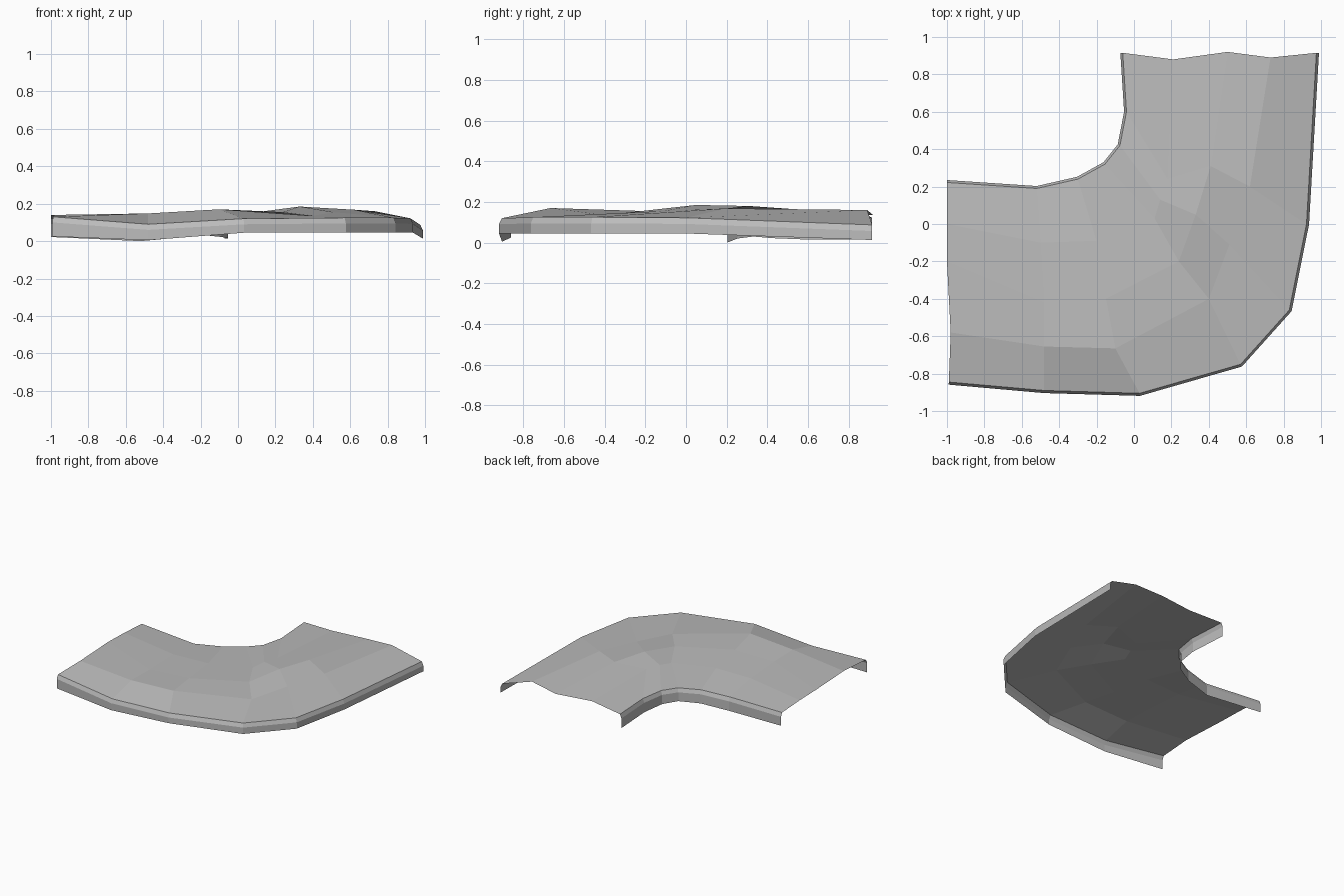
import bpy, bmesh
from mathutils import Vector

cube = bpy.data.objects.get("Cube")
if cube:
    bpy.data.objects.remove(cube, do_unlink=True)

grey = bpy.data.materials.new("stone grey")
grey.use_nodes = True
colour = (0.5, 0.5, 0.5, 1)
grey.diffuse_color = colour
grey.node_tree.nodes["Principled BSDF"].inputs["Base Color"].default_value = colour

# Lengthwise lines of the bend, outer rim to inner rim, left end to back end
lines = [
    [(-.99, -.845, .13), (-.48, -.89, .09), (.03, -.905, .12), (.57, -.75, .125),
     (.83, -.46, .125), (.922, 0, .122), (.975, .915, .087)],
    [(-.98, -.58, .14), (-.48, -.655, .148), (-.1, -.665, .17), (.4, -.4, .135),
     (.51, -.11, .155), (.62, .2, .168), (.73, .89, .16)],
    [(-1, -.2, .14), (-.48, -.42, .143), (-.15, -.4, .155), (.24, -.2, .155),
     (.33, .05, .185), (.41, .31, .18), (.5, .92, .135)],
    [(-1, 0, .135), (-.5, -.1, .137), (-.2, -.09, .142), (.11, .03, .145),
     (.14, .13, .16), (.18, .24, .16), (.21, .88, .14)],
    [(-1, .222, .122), (-.52, .19, .105), (-.3, .24, .122), (-.155, .32, .13),
     (-.075, .42, .125), (-.04, .6, .12), (-.06, .915, .122)],
]
outer_drop = [.025, .005, .045, .045, .045, .045, .013]
inner_drop = [.022, 0, .02, .03, .022, .015, .015]


def outward(line, side):
    """Sideways direction at each point of a rim."""
    result = []
    for i in range(len(line)):
        a, b = Vector(line[max(i - 1, 0)]), Vector(line[min(i + 1, len(line) - 1)])
        d = (b - a).normalized()
        result.append(Vector((d.y, -d.x, 0)) * side)
    return result


def skirt(line, side, drop, flare):
    """Bevelled upper band and vertical lower band under a rim."""
    dirs = outward(line, side)
    band, foot = [], []
    for p, d, z in zip(line, dirs, drop):
        p = Vector(p)
        q = p + d * flare
        q.x, q.y = max(-1, min(1, q.x)), min(.918, q.y)
        band.append((q.x, q.y, p.z - .03))
        foot.append((q.x, q.y, z))
    return band, foot


outer_band, outer_foot = skirt(lines[0], 1, outer_drop, .014)
inner_band, inner_foot = skirt(lines[-1], -1, inner_drop, .013)


def strip_object(name, rows):
    """Skin neighbouring lines with flat quads."""
    bm = bmesh.new()
    grid = [[bm.verts.new(p) for p in row] for row in rows]
    for r0, r1 in zip(grid, grid[1:]):
        for i in range(len(r0) - 1):
            bm.faces.new((r0[i], r0[i + 1], r1[i + 1], r1[i]))
    mesh = bpy.data.meshes.new(name)
    bm.to_mesh(mesh)
    bm.free()
    mesh.materials.append(grey)
    obj = bpy.data.objects.new(name, mesh)
    bpy.context.collection.objects.link(obj)


# Uneven walking surface and the two hanging rims
strip_object("path_surface", lines)
strip_object("outer_rim", [outer_foot, outer_band, lines[0]])
strip_object("inner_rim", [lines[-1], inner_band, inner_foot])
